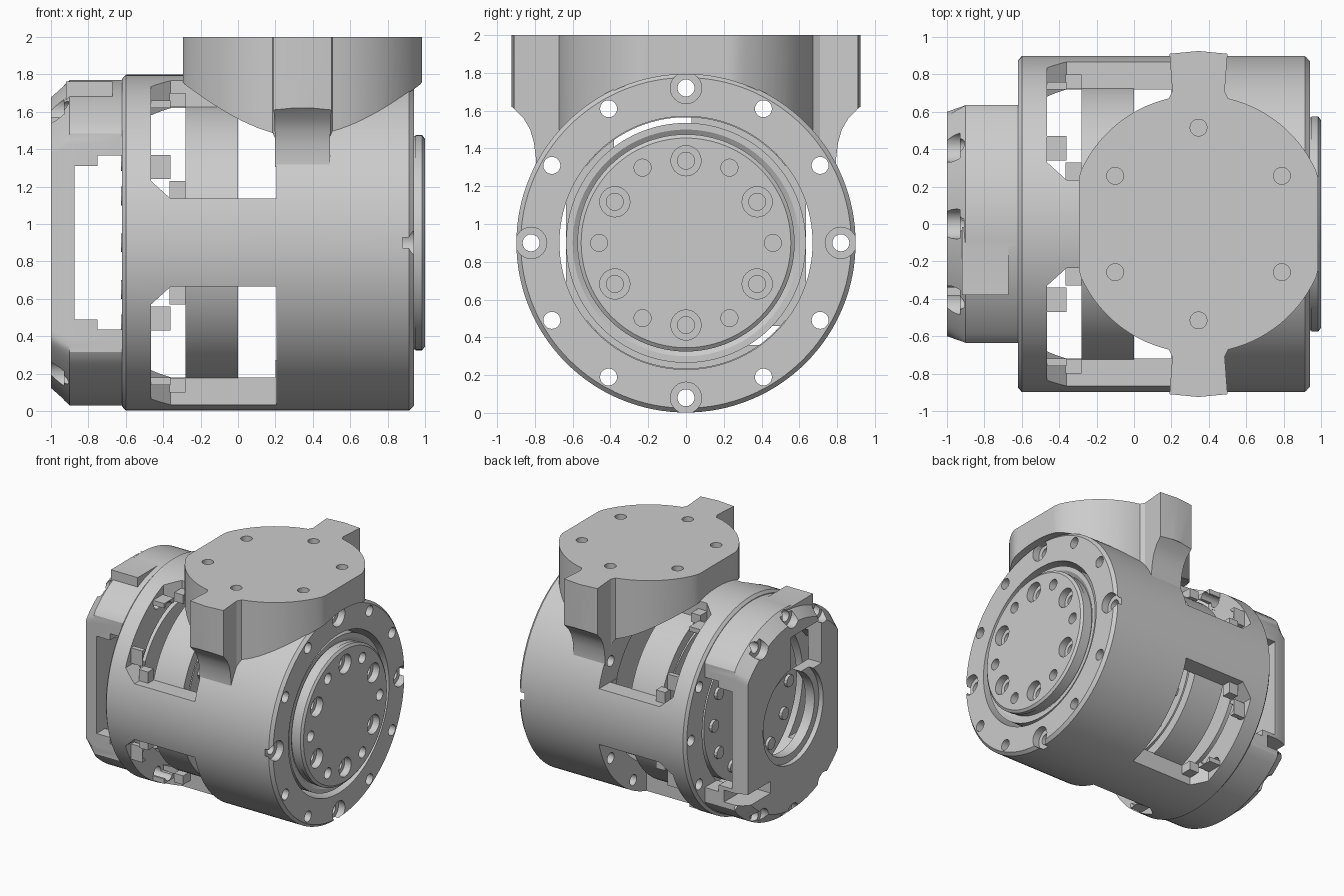
import bpy, bmesh
from math import sin, cos, pi, radians

if "Cube" in bpy.data.objects:
    bpy.data.objects.remove(bpy.data.objects["Cube"])

C = 0.9          # height of the drum axis
R = 0.898        # drum radius
mat = bpy.data.materials.new("light grey metal")
mat.diffuse_color = (0.6, 0.6, 0.6, 1)
mat.use_nodes = True
mat.node_tree.nodes["Principled BSDF"].inputs["Base Color"].default_value = mat.diffuse_color


def circle(x, r, cy=0, cz=C, n=96):
    return [(x, cy + r * cos(2 * pi * i / n), cz + r * sin(2 * pi * i / n)) for i in range(n)]


def turned(profile, cy=0, cz=C, n=96):
    """Rings around an x-parallel axis from (x, radius) pairs."""
    return [circle(x, r, cy, cz, n) for x, r in profile]


def make(name, shells, closed=False):
    """Skin each shell (a list of rings); closed joins last ring to first, otherwise caps."""
    bm = bmesh.new()
    for rings in shells:
        vs = [[bm.verts.new(p) for p in ring] for ring in rings]
        n = len(vs[0])
        for a, b in zip(vs, vs[1:] + ([vs[0]] if closed else [])):
            for i in range(n):
                bm.faces.new((a[i], a[(i + 1) % n], b[(i + 1) % n], b[i]))
        if not closed:
            bm.faces.new(vs[0])
            bm.faces.new(vs[-1])
    bmesh.ops.recalc_face_normals(bm, faces=bm.faces)
    me = bpy.data.meshes.new(name)
    bm.to_mesh(me)
    bm.free()
    ob = bpy.data.objects.new(name, me)
    bpy.context.collection.objects.link(ob)
    me.materials.append(mat)
    return ob


def box(x0, x1, y0, y1, z0, z1):
    return [[(x, y0, z0), (x, y1, z0), (x, y1, z1), (x, y0, z1)] for x in (x0, x1)]


def combine(ob, tool, op="DIFFERENCE"):
    m = ob.modifiers.new("bool", "BOOLEAN")
    m.object, m.operation, m.solver = tool, op, "EXACT"
    bpy.context.view_layer.objects.active = ob
    bpy.ops.object.modifier_apply(modifier=m.name)
    bpy.data.objects.remove(tool)


def polar(deg, r):
    return r * cos(radians(deg)), C + r * sin(radians(deg))


# Drum housing: tube with thick ends
drum = make("drum_housing", [turned([
    (-.62, .67), (-.62, .875), (-.6, R), (.915, R), (.94, .875), (.94, .67),
    (.2, .67), (.2, .757), (-.47, .757), (-.47, .67)], n=128)], closed=True)

# Four chamfered windows between the straps
wins, bosses, lugs = [], [], []
for sy in (-1, 1):
    for sz in (-1, 1):
        wins.append([[(x, sy * a, C + sz * b) for a, b in ((c, c), (1, c), (1, 1), (c, 1))]
                     for x, c in ((-.465, .33), (-.36, .235), (.205, .235))])
        # Bolt seats in the window ends and small lugs on the strap edges
        for list_, x0, x1, a0, a1, b0, b1 in ((bosses, -.48, -.36, .34, .47, .72, .76),
                                              (lugs, -.365, -.28, .2, .33, .725, .8)):
            list_.append(box(x0, x1, sy * a0, sy * a1, C + sz * b0, C + sz * b1))
            list_.append(box(x0, x1, sy * b0, sy * b1, C + sz * a0, C + sz * a1))
combine(drum, make("window_cutter", wins))
combine(drum, make("seat_blocks", bosses), "UNION")
make("strap_lugs", lugs)

# Twelve long bolt holes, every third one counterbored
holes = []
for k in range(12):
    prof = [(-1.1, .045), (1.1, .045)]
    if k % 3 == 0:
        prof = [(-1.1, .045), (.88, .045), (.88, .083), (1.1, .083)]
    holes.append(turned(prof, *polar(30 * k, .82), n=24))
combine(drum, make("bolt_cutter", holes))

# Fixed ring seen through the windows
make("stator_ring", [turned([(-.28, .68), (-.28, .762), (0, .762), (0, .68)])], closed=True)

# Inner disc with bolt heads, on a shaft
make("inner_disc", [turned([(-.5, .2), (-.25, .2), (-.25, .62), (-.03, .62), (-.03, .2), (.3, .2)])])
make("inner_disc_bolts", [turned([(x, .05), (x + .025, .05)], *polar(30 * k, .52), n=6)
                          for k in range(12) for x in (-.275, -.03)])

# Rear hub closing the bracket end
make("rear_hub", [turned([(-.6, .2), (-.6, .62), (-.475, .62), (-.475, .2)])])
make("rear_hub_bolts", [turned([(-.625, .05), (-.59, .05)], *polar(30 * k, .5), n=12)
                        for k in range(12)])

# Output flange with alternating bolt holes
output = make("output_flange", [turned([
    (.25, .3), (.25, .635), (.92, .635), (.92, .6), (.9, .57), (.95, .57),
    (.95, .575), (.985, .575), (1.0, .555), (1.0, .3)])])
holes = []
for k in range(12):
    big = k % 2 == 1
    prof = [(.8, .045), (1.1, .045)]
    if big:
        prof = [(.8, .045), (.94, .045), (.94, .08), (1.1, .08)]
    holes.append(turned(prof, *polar(30 * k, .435 if big else .46), n=24))
combine(output, make("output_cutter", holes))


# Top pedestal: round pad with flattened ends and two ears
PX = .345


def upright(cx, cy, r, z0, z1, n=96, w=9):
    return [[(cx + max(-w, min(w, r * cos(2 * pi * (i + .5) / n))), cy + r * sin(2 * pi * (i + .5) / n), z)
             for i in range(n)] for z in (z0, z1)]


pedestal = make("pedestal", [upright(PX, 0, .69, 1.35, 2, w=.64)])
ear = [(.15, .5), (.15, .655), (.185, .67), (.205, .71), (.19, .91), (.345, .925),
       (.5, .91), (.485, .71), (.505, .67), (.54, .655), (.54, .5)]
under = [(1.1, 1.1), (1.1, 1.62), (.92, 1.62), (.86, 1.56), (.825, 1.5),
         (.805, 1.43), (.795, 1.35), (.795, 1.1)]
for s in (-1, 1):
    e = make("ear", [[[(x, s * y, z) for x, y in ear] for z in (1.3, 2)]])
    combine(e, make("ear_cutter", [[[(x, s * y, z) for y, z in under] for x in (-.1, .8)]]))
    combine(pedestal, e, "UNION")
combine(pedestal, make("drum_cutter", [turned([(-1.2, .892), (1.2, .892)], n=128)]))
combine(pedestal, make("pad_hole_cutter", [
    upright(PX + .515 * cos(pi / 6 + k * pi / 3), .515 * sin(pi / 6 + k * pi / 3), .045, 1.85, 2.1, 24)
    for k in range(6)]))


# End bracket: disc with flat sides and a chamfered rim
def flat_disc(x, r, w, n=128):
    return [(x, max(-w, min(w, y)), z) for _, y, z in circle(x, r, n=n)]


bracket = make("end_bracket", [[flat_disc(-.615, .87, .635), flat_disc(-.9, .87, .635),
                                flat_disc(-1, .78, .6)]])
slot = [(-.5, -.465), (-.75, -.465), (-.75, -.41), (-.875, -.41),
        (-.875, .41), (-.75, .41), (-.75, .465), (-.5, .465)]
combine(bracket, make("slot_cutter", [[[(x, y, C + z) for x, z in slot] for y in (-1, 1)]]))
# Inner bore and stepped centre hole
combine(bracket, make("bore_cutter", [turned([(-.874, .665), (-.5, .665)])]))
combine(bracket, make("centre_cutter", [turned([(-1.1, .4), (-.96, .4), (-.96, .34), (-.86, .34)])]))
# Cable channel and the lower corner cut-out
combine(bracket, make("cable_cutter", [box(-1.1, -.7, -.38, .03, 1.2, 1.57)]))
combine(bracket, make("corner_cutter", [box(-1.1, -.8, .3, .7, .36, .46)]))
# Cable bar on top of the bracket
combine(bracket, make("cable_bar", [box(-.92, -.67, -.38, .03, 1.62, 1.762)]), "UNION")
combine(bracket, make("bracket_bolt_cutter", [
    turned([(-1.1, .08), (-.93, .08), (-.93, .045), (-.5, .045)], *polar(a, .82), n=24)
    for a in (60, 90, 120, 240, 270, 300)]))

# Smooth round faces, keep edges sharp
for ob in bpy.context.scene.objects:
    bpy.ops.object.select_all(action="DESELECT")
    ob.select_set(True)
    bpy.context.view_layer.objects.active = ob
    bpy.ops.object.shade_smooth_by_angle(angle=radians(25))
